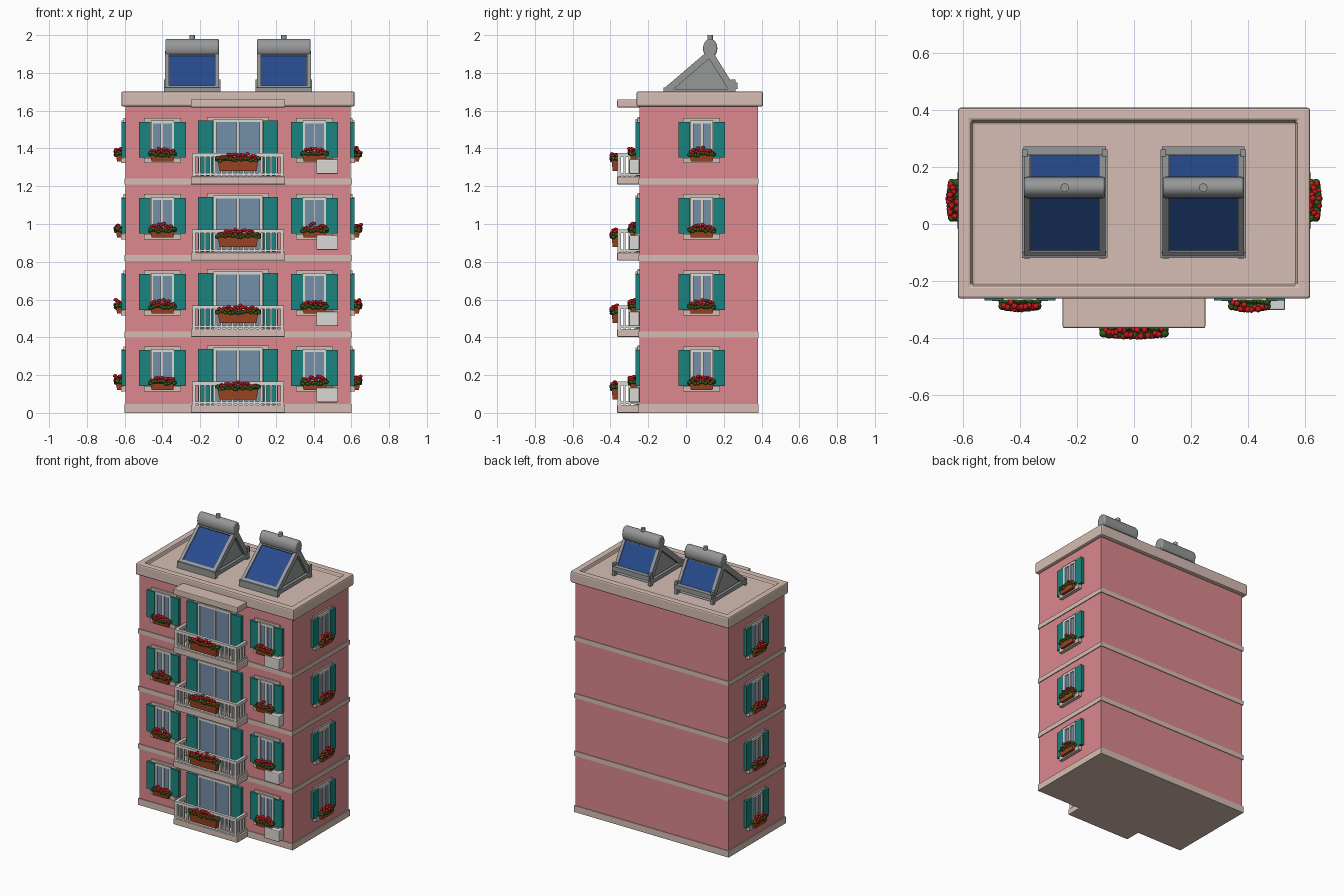
import bpy, bmesh, math, random
from mathutils import Matrix, Vector

if "Cube" in bpy.data.objects:
    bpy.data.objects.remove(bpy.data.objects["Cube"])

random.seed(4)


def srgb(r, g, b):
    f = lambda c: c / 12.92 if c <= 0.04045 else ((c + 0.055) / 1.055) ** 2.4
    return (f(r / 255), f(g / 255), f(b / 255), 1)


COLOURS = {
    'pink_plaster': srgb(220, 137, 142), 'cream_stone': srgb(214, 190, 179),
    'teal_paint': srgb(26, 132, 126), 'window_glass': srgb(116, 142, 168),
    'white_paint': srgb(218, 216, 212), 'terracotta': srgb(160, 70, 36),
    'flower_red': srgb(196, 24, 28), 'leaf_green': srgb(44, 92, 28),
    'grey_metal': srgb(150, 152, 153), 'panel_blue': srgb(40, 76, 142)}
MATS = {}
for n, c in COLOURS.items():
    MATS[n] = bpy.data.materials.new(n)
    MATS[n].diffuse_color = c

PARTS = {}
I = Matrix.Identity(4)


def part(name, mat):
    """Mesh that collects every repeat of one kind of part."""
    if name not in PARTS:
        PARTS[name] = (bmesh.new(), mat)
    return PARTS[name][0]


def box(bm, M, x0, x1, y0, y1, z0, z1):
    c = Matrix.Translation(((x0 + x1) / 2, (y0 + y1) / 2, (z0 + z1) / 2))
    s = Matrix.Diagonal((abs(x1 - x0), abs(y1 - y0), abs(z1 - z0), 1))
    return bmesh.ops.create_cube(bm, size=1, matrix=M @ c @ s)['verts']


def ball(bm, M, p, r, squash=0.8):
    bmesh.ops.create_icosphere(bm, subdivisions=1, radius=r, matrix=M @ Matrix.Translation(p)
                               @ Matrix.Rotation(random.uniform(0, 3), 4, 'Z')
                               @ Matrix.Diagonal((1, 1, squash, 1)))


def slope(p, q):
    """Frame starting at yz point p with local y running to q."""
    a = math.atan2(q[1] - p[1], q[0] - p[0])
    return Matrix.Translation((0, p[0], p[1])) @ Matrix.Rotation(a, 4, 'X'), math.hypot(q[0] - p[0], q[1] - p[1])


# ---- facade elements: local x along the wall, local -y outward ----
def planter(M, w, z0, z1, d0, d1):
    vs = box(part('planter_boxes', 'terracotta'), M, -w, w, -d1, -d0, z0, z1)
    inv = M.inverted()
    for v in vs:                                   # taper toward the bottom
        l = inv @ v.co
        if l.z < (z0 + z1) / 2:
            l.x *= 0.9
            l.y += 0.006 if l.y < -(d0 + d1) / 2 else 0
            v.co = M @ l
    mid = (d0 + d1) / 2
    n = int(w / 0.0062)
    for i in range(n):
        x = -w + 2 * w * (i + 0.5) / n
        bulge = 1 - 0.5 * (x / w) ** 2
        for k in (-1, 1):
            ball(part('foliage', 'leaf_green'), M,
                 (x * 1.06, -mid + k * 0.014 * bulge, z1 + random.uniform(-0.002, 0.014)), 0.016, 0.7)
        ball(part('flowers', 'flower_red'), M,
             (x * 0.97, -mid - random.uniform(-0.014, 0.022) * bulge,
              z1 + random.uniform(0.018, 0.042) * bulge), 0.0125)
        if i % 2:
            ball(part('flowers', 'flower_red'), M,
                 (x, -mid - 0.02 * bulge, z1 + random.uniform(0.008, 0.02)), 0.011)


def glazing(M, w, z0, z1, rails):
    """White casement with centre mullion over a glass plate."""
    box(part('glass_panes', 'window_glass'), M, -w, w, -0.014, 0.005, z0, z1)
    f = part('window_frames', 'white_paint')
    for a, b in ((-w, -w + 0.016), (-0.009, 0.009), (w - 0.016, w)):
        box(f, M, a, b, -0.022, 0, z0, z1)
    for a, b in [(z0, z0 + 0.016), (z1 - 0.016, z1)] + rails:
        box(f, M, -w, w, -0.021, 0, a, b)


def shutter_pair(M, a, b, z0, z1):
    t = part('shutters', 'teal_paint')
    for s in (-1, 1):
        box(t, M, s * a, s * b, -0.022, 0, z0, z1)


def window(M):
    s = part('window_surrounds', 'cream_stone')
    box(s, M, -0.098, 0.098, -0.01, 0.005, 0.13, 0.352)
    box(s, M, -0.098, 0.098, -0.024, 0, 0.113, 0.14)
    glazing(M, 0.06, 0.14, 0.338, [])
    shutter_pair(M, 0.062, 0.124, 0.143, 0.332)
    planter(M, 0.064, 0.122, 0.155, 0.018, 0.05)


def balcony(M):
    # slab, door and tall shutters
    box(part('balcony_slabs', 'cream_stone'), M, -0.25, 0.25, -0.119, 0.01, 0, 0.042)
    box(part('window_surrounds', 'cream_stone'), M, -0.165, 0.165, -0.01, 0.005, 0.03, 0.358)
    glazing(M, 0.13, 0.04, 0.346, [])
    shutter_pair(M, 0.133, 0.212, 0.045, 0.338)
    # railing
    r = part('balcony_railings', 'white_paint')
    for z0, z1 in ((0.048, 0.06), (0.146, 0.166)):
        box(r, M, -0.243, 0.243, -0.117, -0.097, z0, z1)
        for s in (-1, 1):
            box(r, M, s * 0.223, s * 0.243, -0.1, 0, z0, z1)
    for i in range(17):
        x = -0.233 + 0.466 * i / 16
        h = 0.009 if i in (0, 16) else 0.006
        box(r, M, x - h, x + h, -0.107 - h, -0.107 + h, 0.04, 0.15)
    for s in (-1, 1):
        for y in (-0.08, -0.052, -0.024):
            box(r, M, s * 0.227, s * 0.239, y - 0.006, y + 0.006, 0.04, 0.15)
    planter(M, 0.108, 0.072, 0.126, 0.112, 0.148)


def air_unit(M):
    a = part('air_conditioners', 'white_paint')
    box(a, M, 0.415, 0.53, -0.056, 0, 0.056, 0.134)


# ---- building shell ----
X, Y0, Y1 = 0.596, -0.246, 0.38
box(part('walls', 'pink_plaster'), I, -X, X, Y0, Y1, 0.01, 1.65)
bands = part('floor_bands', 'cream_stone')
for z0, z1 in ((0, 0.046), (0.397, 0.43), (0.805, 0.836), (1.208, 1.24)):
    box(bands, I, -X - 0.006, X + 0.006, Y0 - 0.006, Y1 + 0.005, z0, z1)

# roof slab with a sunken terrace, and the canopy over the top balcony
roof = part('roof_parapet', 'cream_stone')
box(roof, I, -0.618, 0.618, -0.262, 0.408, 1.622, 1.702)
top = max(roof.faces, key=lambda f: f.calc_center_median().z)
bmesh.ops.inset_region(roof, faces=[top], thickness=0.066)
bmesh.ops.inset_region(roof, faces=[top], thickness=0.004, depth=-0.026)
box(part('top_canopy', 'cream_stone'), I, -0.25, 0.25, -0.364, -0.24, 1.617, 1.66)

# four identical storeys
for i in range(4):
    z = 0.403 * i
    front = lambda x: Matrix.Translation((x, Y0, z))
    window(front(-0.4))
    window(front(0.405))
    balcony(front(0))
    air_unit(front(0))
    for s in (-1, 1):
        window(Matrix.Translation((s * X, 0.083, z)) @ Matrix.Rotation(s * math.pi / 2, 4, 'Z'))

# ---- rooftop solar heaters ----
for cx in (-0.243, 0.243):
    T = Matrix.Translation((cx, 0, 0))
    g = part('heater_frames', 'grey_metal')
    blue = part('solar_panels', 'panel_blue')
    # closed triangular core
    core = [[g.verts.new((cx + x, y, zz)) for y, zz in ((-0.095, 1.685), (0.24, 1.685), (0.125, 1.885))]
            for x in (-0.122, 0.122)]
    g.faces.new(core[0][::-1])
    g.faces.new(core[1])
    for k in range(3):
        j = (k + 1) % 3
        g.faces.new((core[0][k], core[0][j], core[1][j], core[1][k]))
    # front and rear sloping panels with metal surrounds
    for p, q in (((-0.105, 1.712), (0.115, 1.9)), ((0.135, 1.9), (0.25, 1.715))):
        S, L = slope(p, q)
        S = T @ S
        box(g, S, -0.13, 0.13, 0, L, -0.02, 0.0)
        box(blue, S, -0.12, 0.12, 0.022, L - 0.022, -0.01, 0.006)
        for s in (-1, 1):
            box(g, S, s * 0.121, s * 0.143, -0.01, L, -0.024, 0.012)
        for a in (0, L - 0.02):
            box(g, S, -0.14, 0.14, a, a + 0.02, -0.02, 0.012)
    # base rails, feet and tank brackets
    box(g, T, -0.15, 0.15, -0.12, -0.098, 1.674, 1.722)
    box(g, T, -0.145, 0.145, 0.242, 0.272, 1.715, 1.748)
    for s in (-1, 1):
        box(g, T, s * 0.13, s * 0.15, -0.12, 0.262, 1.69, 1.715)
        box(g, T, s * 0.13, s * 0.15, 0.236, 0.262, 1.674, 1.765)
        box(g, T, s * 0.1, s * 0.125, 0.112, 0.138, 1.86, 1.9)
    # water tank and its vent
    tank = part('water_tanks', 'grey_metal')
    bmesh.ops.create_cone(tank, cap_ends=True, segments=24, radius1=1, radius2=1, depth=1,
                          matrix=Matrix.Translation((cx, 0.128, 1.93)) @ Matrix.Diagonal((0.284, 0.038, 0.05, 1))
                          @ Matrix.Rotation(math.pi / 2, 4, 'Y'))
    bmesh.ops.create_cone(part('tank_vents', 'grey_metal'), cap_ends=True, segments=12, radius1=0.015,
                          radius2=0.015, depth=0.04, matrix=Matrix.Translation((cx, 0.128, 1.98)))

# ---- turn the collected meshes into objects ----
BEVEL = {'roof_parapet': 0.01, 'air_conditioners': 0.006, 'top_canopy': 0.005,
         'balcony_slabs': 0.005, 'water_tanks': 0.008}
SMOOTH = ('water_tanks', 'tank_vents', 'foliage', 'flowers')
for name, (bm, mat) in PARTS.items():
    bmesh.ops.recalc_face_normals(bm, faces=bm.faces)
    me = bpy.data.meshes.new(name)
    bm.to_mesh(me)
    bm.free()
    me.materials.append(MATS[mat])
    ob = bpy.data.objects.new(name, me)
    bpy.context.collection.objects.link(ob)
    if name in BEVEL:
        m = ob.modifiers.new('soft_edges', 'BEVEL')
        m.width, m.segments = BEVEL[name], 2
        m.limit_method, m.angle_limit = 'ANGLE', math.radians(40)
    if name in SMOOTH:
        bpy.ops.object.select_all(action='DESELECT')
        ob.select_set(True)
        bpy.context.view_layer.objects.active = ob
        bpy.ops.object.shade_smooth_by_angle(angle=math.radians(50))

for m in bpy.data.materials:
    if m.users and not m.is_grease_pencil:
        m.use_nodes = True
        m.node_tree.nodes["Principled BSDF"].inputs["Base Color"].default_value = m.diffuse_color
